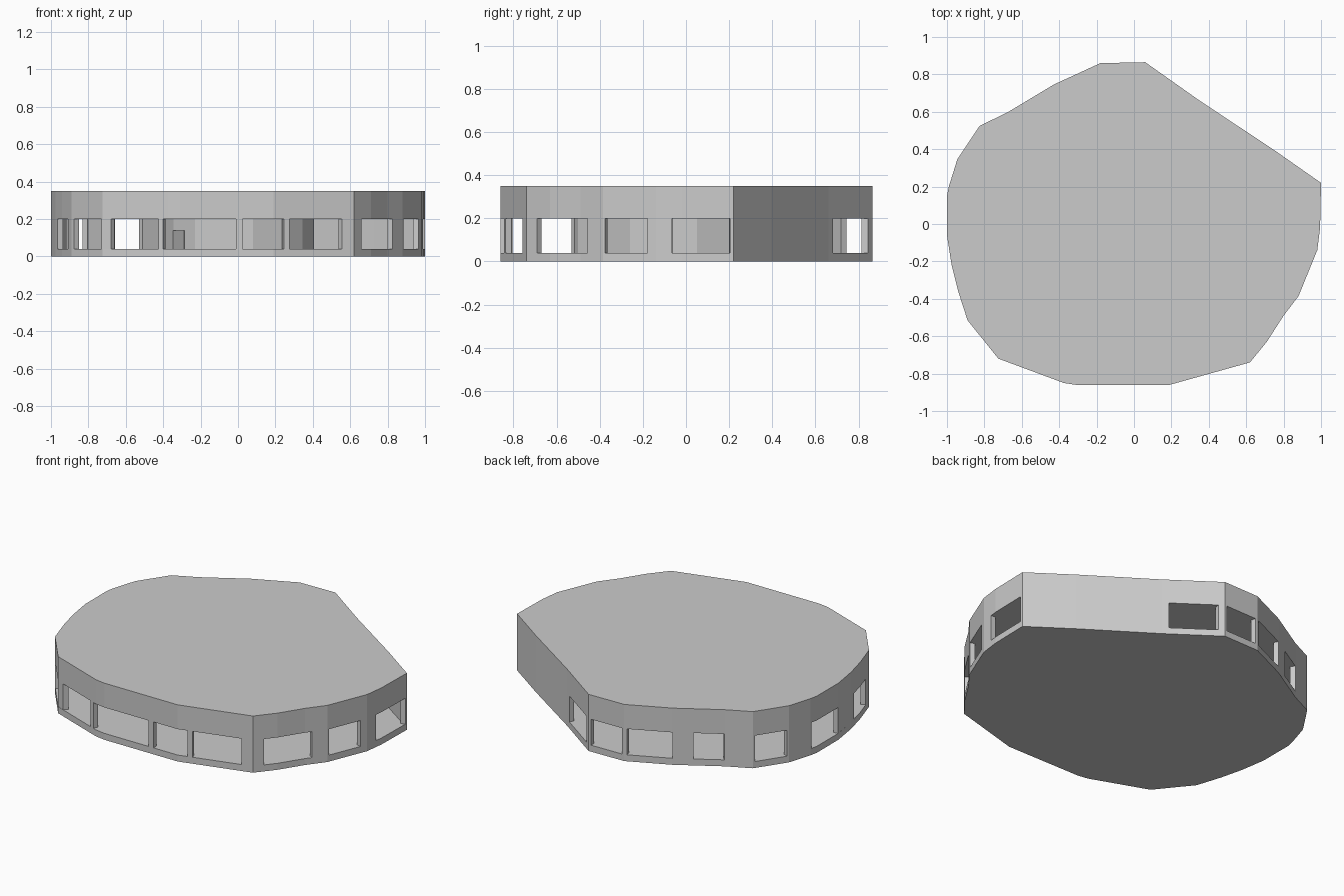
import bpy, bmesh, math
from mathutils import Vector

if "Cube" in bpy.data.objects:
    bpy.data.objects.remove(bpy.data.objects["Cube"])

SILL, HEAD, TOP, THICK = 0.04, 0.20, 0.35, 0.03

# Plan outline, counter-clockwise from the right-hand corner
OUTLINE = [Vector(p) for p in [
    (1.0, .22), (.75, .395), (.35, .66), (.06, .865), (-.18, .86), (-.43, .745),
    (-.68, .595), (-.825, .525), (-.945, .345), (-.99, .20), (-1.0, .15),
    (-1.0, -.06), (-.975, -.22), (-.94, -.36), (-.89, -.515), (-.725, -.72),
    (-.375, -.85), (-.31, -.86), (.19, -.86), (.62, -.74), (.71, -.63),
    (.80, -.49), (.88, -.385), (.98, -.14), (.995, -.02)]]

# Window openings, start and end in plan, in the same order
WINDOWS = [((.32, .685), (.09, .845)), ((.045, .865), (-.165, .86)),
           ((-.195, .853), (-.43, .745)), ((-.53, .685), (-.68, .595)),
           ((-.83, .515), (-.94, .355)), ((-.99, .19), (-1.0, -.055)),
           ((-.965, -.26), (-.907, -.455)), ((-.875, -.53), (-.73, -.715)),
           ((-.68, -.737), (-.425, -.83)), ((-.40, -.84), (-.01, -.86)),
           ((.025, -.86), (.245, -.845)), ((.275, -.836), (.555, -.758)),
           ((.66, -.69), (.825, -.455)), ((.885, -.375), (.965, -.18)),
           ((.99, -.065), (1.0, .205))]
N = len(OUTLINE)


def make(name, bm):
    bmesh.ops.recalc_face_normals(bm, faces=bm.faces)
    me = bpy.data.meshes.new(name)
    bm.to_mesh(me)
    bm.free()
    ob = bpy.data.objects.new(name, me)
    bpy.context.collection.objects.link(ob)
    return ob


def prism(name, pts, z0, z1):
    bm = bmesh.new()
    low = [bm.verts.new((p[0], p[1], z0)) for p in pts]
    high = [bm.verts.new((p[0], p[1], z1)) for p in pts]
    bm.faces.new(low[::-1])
    bm.faces.new(high)
    for i in range(len(pts)):
        j = (i + 1) % len(pts)
        bm.faces.new((low[i], low[j], high[j], high[i]))
    return make(name, bm)


def locate(p):
    """Position along the outline (edge index + fraction) nearest to p."""
    p, best = Vector(p), (9, 0)
    for i in range(N):
        a, b = OUTLINE[i], OUTLINE[(i + 1) % N]
        t = min(max((p - a).dot(b - a) / (b - a).length_squared, 0), 1)
        best = min(best, ((a.lerp(b, t) - p).length, i + t))
    return best[1]


def at(s):
    i = int(s) % N
    return OUTLINE[i].lerp(OUTLINE[(i + 1) % N], s - int(s))


# Floor and roof slabs
prism("floor_slab", OUTLINE, 0, SILL)
prism("roof_slab", OUTLINE, HEAD, TOP)

# Wall piers between neighbouring windows
for k, (_, end) in enumerate(WINDOWS):
    s0, s1 = locate(end), locate(WINDOWS[(k + 1) % len(WINDOWS)][0])
    if s1 < s0:
        s1 += N
    mids = [i for i in range(math.ceil(s0), math.floor(s1) + 1)
            if s0 + .03 < i < s1 - .03]
    outer = [at(s) for s in [s0] + mids + [s1]]
    inner = [p * (1 - THICK / p.length) for p in outer]
    prism("wall_pier", outer + inner[::-1], SILL, HEAD)

# Round central core with a small doorway recess
CX, CY, R = 0, -.03, .415
core = prism("core", [(CX + R * math.cos(math.radians(22.5 * i + 11.25)),
                       CY + R * math.sin(math.radians(22.5 * i + 11.25)))
                      for i in range(16)], SILL, HEAD)
ang = math.radians(-141)
d, n = Vector((math.cos(ang), math.sin(ang))), Vector((-math.sin(ang), math.cos(ang)))
c = Vector((CX, CY)) + d * R
cutter = prism("doorway_cutter", [c - d * .08 - n * .045, c + d * .05 - n * .045,
                                  c + d * .05 + n * .045, c - d * .08 + n * .045],
               SILL - .01, .14)
cutter.hide_render = True
cutter.hide_set(True)
mod = core.modifiers.new("doorway", 'BOOLEAN')
mod.operation = 'DIFFERENCE'
mod.solver = 'EXACT'
mod.object = cutter
